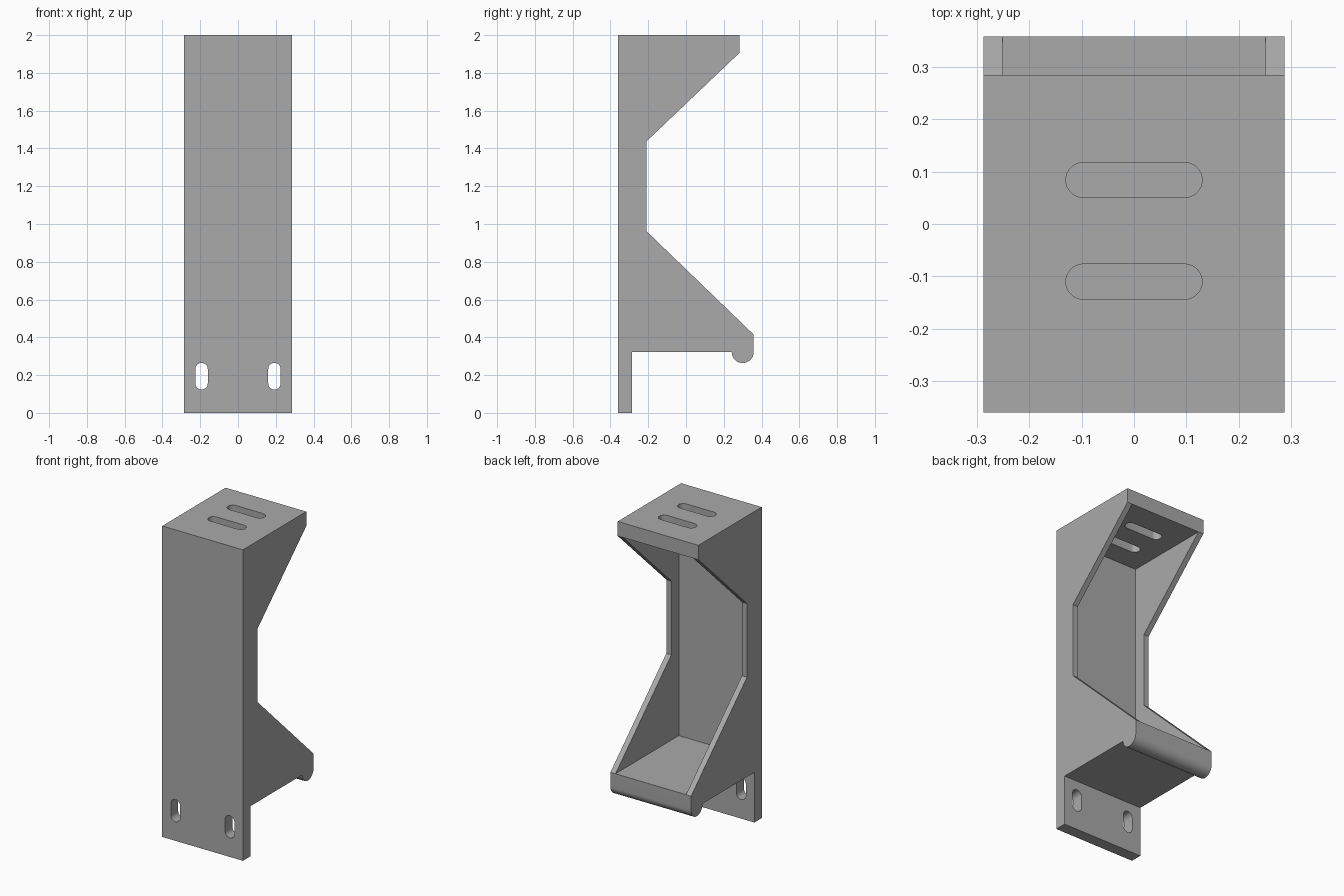
import bpy, bmesh, math
from mathutils import Matrix, Vector

old = bpy.data.objects.get("Cube")
if old:
    bpy.data.objects.remove(old, do_unlink=True)

grey = bpy.data.materials.new("light grey")
grey.use_nodes = True
colour = (0.4, 0.4, 0.4, 1)
grey.diffuse_color = colour
grey.node_tree.nodes["Principled BSDF"].inputs["Base Color"].default_value = colour


def prism(name, points, move):
    """Extrude a closed loop of 3D points along a vector."""
    bm = bmesh.new()
    face = bm.faces.new([bm.verts.new(p) for p in points])
    ext = bmesh.ops.extrude_face_region(bm, geom=[face])
    verts = [v for v in ext["geom"] if isinstance(v, bmesh.types.BMVert)]
    bmesh.ops.translate(bm, vec=move, verts=verts)
    bmesh.ops.recalc_face_normals(bm, faces=bm.faces)
    mesh = bpy.data.meshes.new(name)
    bm.to_mesh(mesh)
    bm.free()
    mesh.materials.append(grey)
    obj = bpy.data.objects.new(name, mesh)
    bpy.context.collection.objects.link(obj)
    return obj


def slot_outline(length, width, steps=16):
    """Rounded slot outline, long along its first axis."""
    r, half = width / 2, (length - width) / 2
    pts = []
    for side in (1, -1):
        for i in range(steps + 1):
            a = math.pi * i / steps - math.pi / 2
            pts.append((side * (half + r * math.cos(a)), side * r * math.sin(a)))
    return pts


HALF_W, WALL = 0.287, 0.036
FRONT, PLATE_IN, BACK = -0.36, -0.285, 0.358
SHELF_LOW, SHELF_TOP, ROOF_LOW = 0.322, 0.415, 1.907
LIP_R = 0.058

# Side silhouette, with a rounded lip under the shelf's back edge
profile = [(FRONT, 0), (PLATE_IN, 0), (PLATE_IN, SHELF_LOW)]
for i in range(25):
    a = math.pi + math.pi * i / 24
    profile.append((BACK - LIP_R + LIP_R * math.cos(a), SHELF_LOW + LIP_R * math.sin(a)))
profile += [(BACK, SHELF_TOP), (-0.21, 0.963), (-0.21, 1.437),
            (0.284, ROOF_LOW), (0.284, 2), (FRONT, 2)]
body = prism("bracket_body", [(-HALF_W, y, z) for y, z in profile], (2 * HALF_W, 0, 0))

# Hollow between the side walls, open at the back
inner = HALF_W - WALL
cutters = [prism("hollow_cutter",
                 [(-inner, PLATE_IN, SHELF_TOP), (inner, PLATE_IN, SHELF_TOP),
                  (inner, PLATE_IN, ROOF_LOW), (-inner, PLATE_IN, ROOF_LOW)], (0, 1, 0))]

# Two slots through the top plate
for y in (0.084, -0.11):
    cutters.append(prism("top_slot_cutter",
                         [(u, y + v, 1.8) for u, v in slot_outline(0.26, 0.067)], (0, 0, 0.3)))

# Two upright slots through the lower mounting tab
for x in (-0.193, 0.193):
    cutters.append(prism("tab_slot_cutter",
                         [(x + v, -0.5, 0.194 + u) for u, v in slot_outline(0.142, 0.066)],
                         (0, 0.4, 0)))

for cutter in cutters:
    cutter.hide_render = True
    mod = body.modifiers.new("cut", 'BOOLEAN')
    mod.operation, mod.solver, mod.object = 'DIFFERENCE', 'EXACT', cutter

# Bake the cuts and drop the helpers
bpy.context.view_layer.update()
graph = bpy.context.evaluated_depsgraph_get()
baked = bpy.data.meshes.new_from_object(body.evaluated_get(graph))
body.modifiers.clear()
body.data = baked
for cutter in cutters:
    bpy.data.objects.remove(cutter, do_unlink=True)

# Smooth the rounded parts, keep the edges sharp
bpy.ops.object.select_all(action='DESELECT')
body.select_set(True)
bpy.context.view_layer.objects.active = body
bpy.ops.object.shade_smooth_by_angle(angle=math.radians(30))
